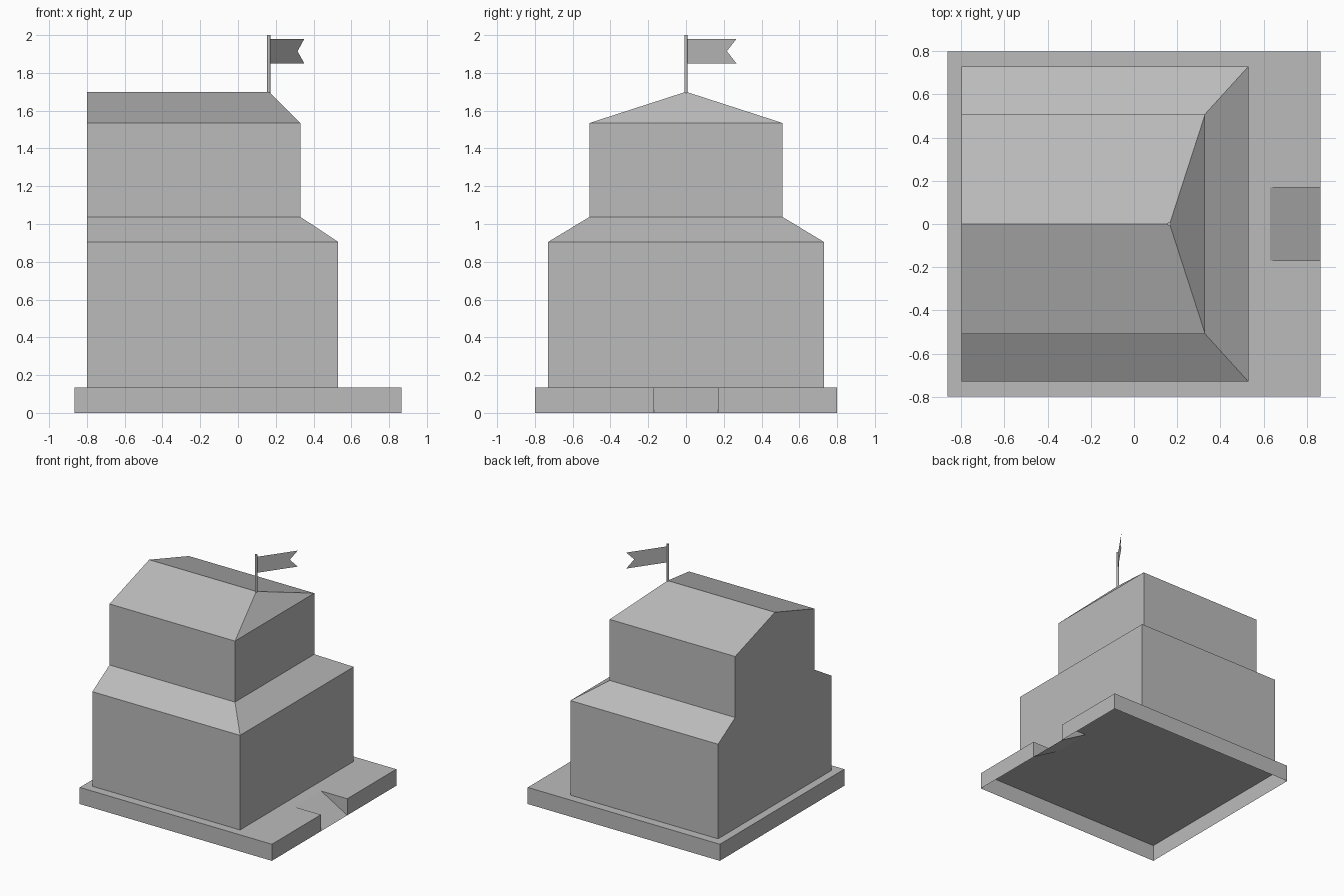
import bpy, bmesh
from mathutils import Vector

cube = bpy.data.objects.get("Cube")
if cube:
    bpy.data.objects.remove(cube, do_unlink=True)

grey = bpy.data.materials.new("plain grey")
grey.use_nodes = True
COLOUR = (0.5, 0.5, 0.5, 1)
grey.diffuse_color = COLOUR
grey.node_tree.nodes["Principled BSDF"].inputs["Base Color"].default_value = COLOUR


def make_object(name, bm, recalc=True):
    if recalc:
        bmesh.ops.recalc_face_normals(bm, faces=bm.faces)
    mesh = bpy.data.meshes.new(name)
    bm.to_mesh(mesh)
    bm.free()
    mesh.materials.append(grey)
    ob = bpy.data.objects.new(name, mesh)
    bpy.context.collection.objects.link(ob)
    return ob


def add_face(bm, points):
    return bm.faces.new([bm.verts.new(p) for p in points])


# Plinth: thin shell open underneath, with a ramp sunk into its +x edge
X, Y, H = 0.865, 0.8, 0.135
RX, RY = 0.63, 0.17
bm = bmesh.new()
outline = [(X, RY), (X, Y), (-X, Y), (-X, -Y), (X, -Y), (X, -RY)]
add_face(bm, [(x, y, H) for x, y in outline + [(RX, -RY), (RX, RY)]])
for (ax, ay), (bx, by) in zip(outline, outline[1:]):
    add_face(bm, [(ax, ay, 0), (bx, by, 0), (bx, by, H), (ax, ay, H)])
add_face(bm, [(RX, -RY, H), (X, -RY, 0), (X, RY, 0), (RX, RY, H)])
for y in (-RY, RY):
    add_face(bm, [(RX, y, H), (X, y, H), (X, y, 0)])
bmesh.ops.remove_doubles(bm, verts=bm.verts, dist=0.0001)
for f in bm.faces:
    f.normal_update()
make_object("plinth", bm)

# Building: stacked levels (front x, half width, height) sharing a flat back wall
BACK = -0.8
levels = [(0.53, 0.73, H), (0.53, 0.73, 0.905), (0.33, 0.51, 1.038), (0.33, 0.51, 1.535)]
bm = bmesh.new()
rings = [[bm.verts.new(p) for p in ((BACK, -w, z), (x, -w, z), (x, w, z), (BACK, w, z))]
         for x, w, z in levels]
for low, high in zip(rings, rings[1:]):
    for i in range(3):
        bm.faces.new((low[i], low[i + 1], high[i + 1], high[i]))

# Hipped roof with a gable at the back
ridge_back = bm.verts.new((BACK, 0, 1.7))
ridge_front = bm.verts.new((0.165, 0, 1.7))
a, b, c, d = rings[-1]
bm.faces.new((a, b, ridge_front, ridge_back))
bm.faces.new((b, c, ridge_front))
bm.faces.new((c, d, ridge_back, ridge_front))

# Single back wall following the stepped outline
bm.faces.new([r[0] for r in rings] + [ridge_back] + [r[3] for r in reversed(rings)])
make_object("building", bm)

# Flagpole
POLE = Vector((0.163, 0, 0))
bm = bmesh.new()
bmesh.ops.create_cone(bm, cap_ends=True, segments=12, radius1=0.009, radius2=0.009, depth=0.32)
bmesh.ops.translate(bm, verts=bm.verts, vec=POLE + Vector((0, 0, 1.84)))
make_object("flagpole", bm)

# Swallow-tailed flag, a flat sheet blown diagonally
bm = bmesh.new()
reach = Vector((0.188, 0.267, 0))
shape = [(0, 1.85), (1, 1.85), (0.81, 1.915), (1, 1.98), (0, 1.98)]
add_face(bm, [POLE + reach * t + Vector((0, 0, z)) for t, z in shape])
make_object("flag", bm, recalc=False)
